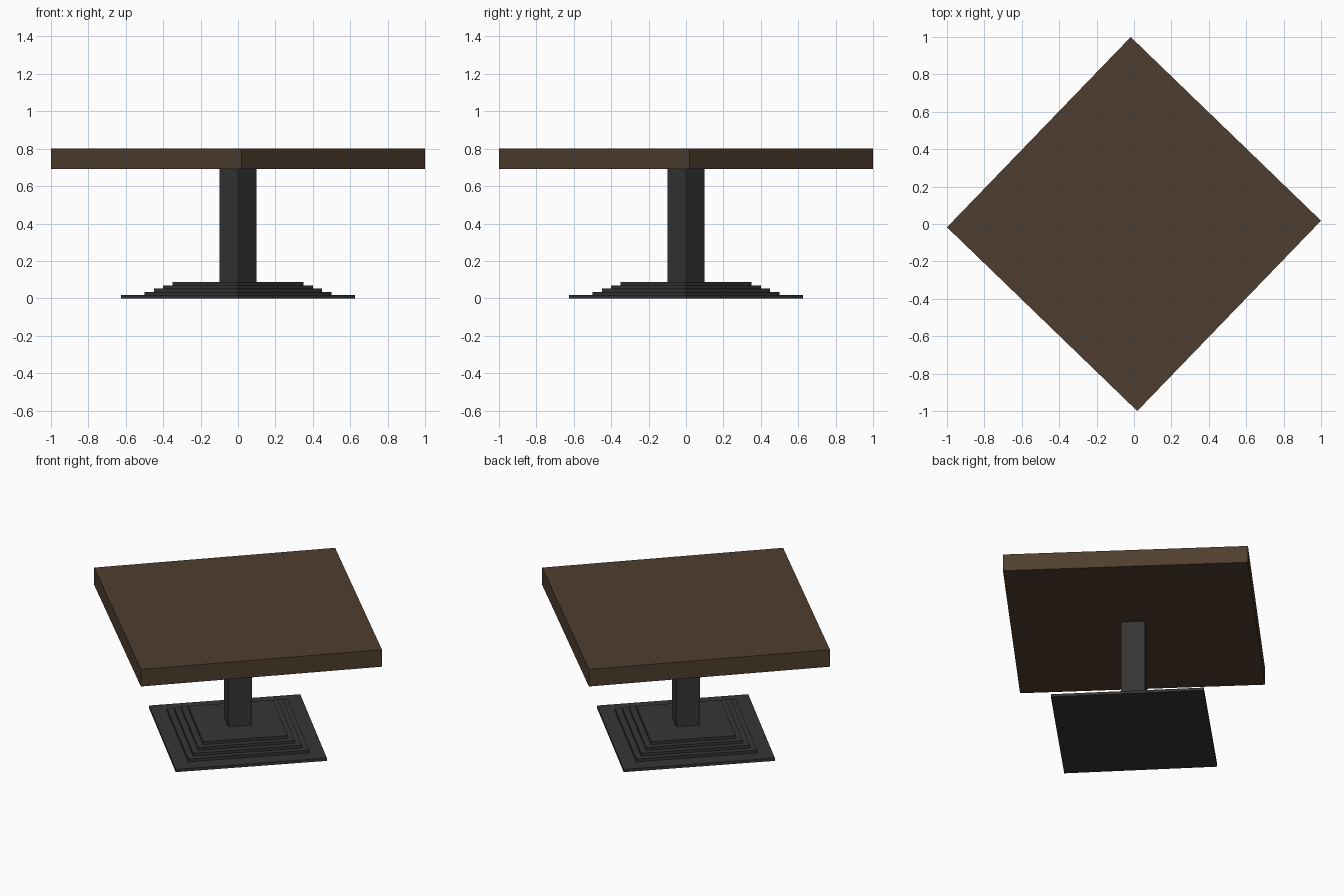
import bpy, math

if "Cube" in bpy.data.objects:
    bpy.data.objects.remove(bpy.data.objects["Cube"])


def material(name, rgb):
    m = bpy.data.materials.new(name)
    m.diffuse_color = (*rgb, 1)
    m.use_nodes = True
    m.node_tree.nodes["Principled BSDF"].inputs["Base Color"].default_value = m.diffuse_color
    return m


wood = material("dark_wood", (0.078, 0.048, 0.028))
metal = material("charcoal_metal", (0.036, 0.036, 0.036))


def slab(name, radius, z0, z1, mat, turn=0.0):
    """Square prism whose corners point along the axes, turned in degrees."""
    side = radius * math.sqrt(2)
    bpy.ops.mesh.primitive_cube_add(size=1, location=(0, 0, (z0 + z1) / 2),
                                    rotation=(0, 0, math.radians(45 + turn)))
    ob = bpy.context.object
    ob.name = name
    ob.scale = (side, side, z1 - z0)
    bpy.ops.object.transform_apply(location=False, rotation=True, scale=True)
    ob.data.materials.append(mat)
    return ob


# Stepped foot: five thin square plates, shrinking upward
STEP = 0.0175
for i, r in enumerate((0.625, 0.5, 0.45, 0.4, 0.35)):
    slab(f"base_step_{i + 1}", r, i * STEP, (i + 1) * STEP, metal)

# Central column
slab("column", 0.099, 5 * STEP, 0.692, metal)

# Table top, turned very slightly against the foot
slab("table_top", 1.0, 0.692, 0.80, wood, turn=1.0)
